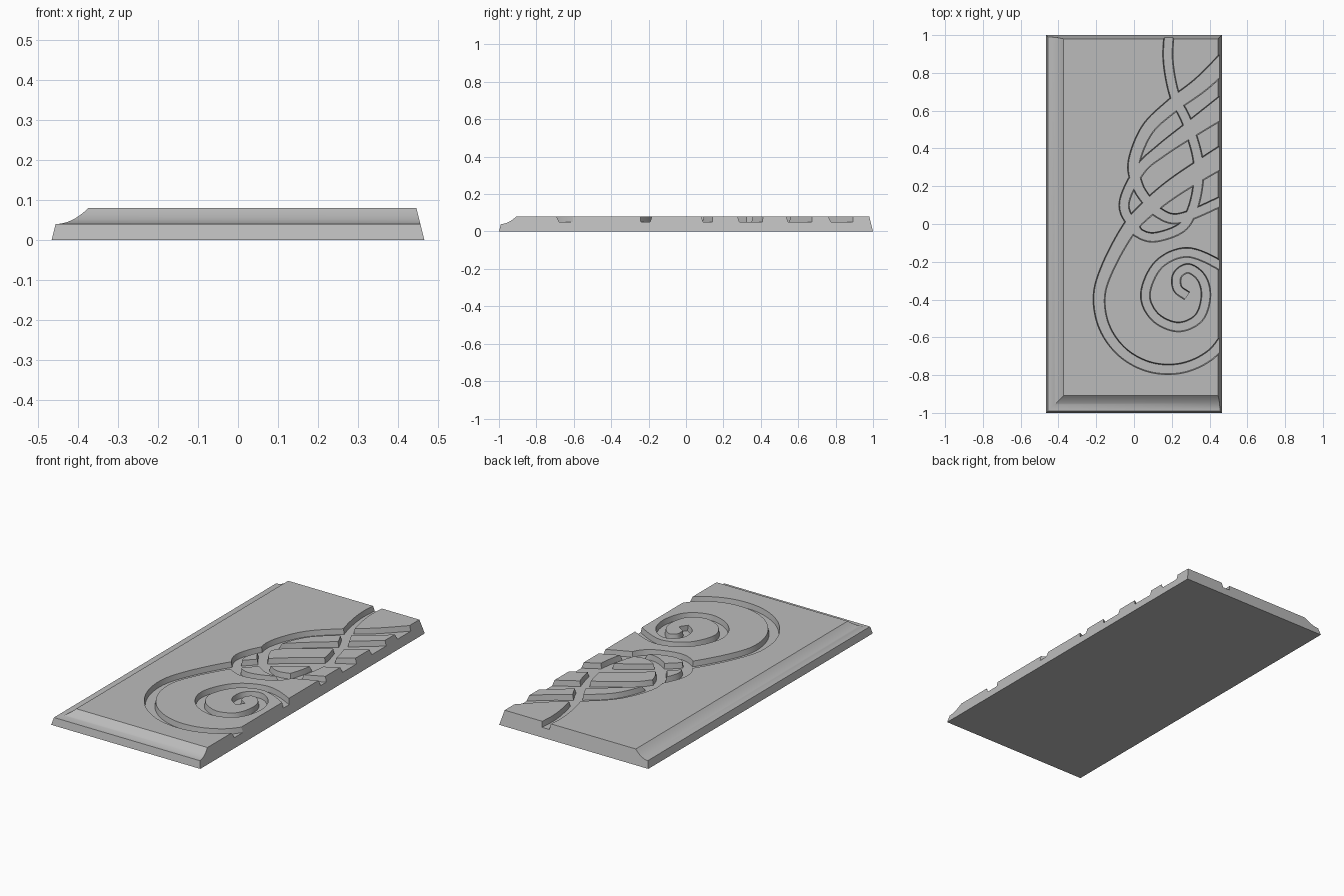
import bpy
import bmesh
from math import cos, sin, radians
from mathutils import Vector

TOP, FLOOR, LIP = 0.08, 0.05, 0.04

if "Cube" in bpy.data.objects:
    bpy.data.objects.remove(bpy.data.objects["Cube"], do_unlink=True)


def make_material(name, rgb):
    mat = bpy.data.materials.new(name)
    mat.use_nodes = True
    mat.diffuse_color = (*rgb, 1)
    mat.node_tree.nodes["Principled BSDF"].inputs["Base Color"].default_value = (*rgb, 1)
    return mat


def make_object(name, bm, material):
    bmesh.ops.recalc_face_normals(bm, faces=bm.faces)
    mesh = bpy.data.meshes.new(name)
    bm.to_mesh(mesh)
    bm.free()
    mesh.materials.append(material)
    obj = bpy.data.objects.new(name, mesh)
    bpy.context.collection.objects.link(obj)
    return obj


def loft(rings):
    """Skin a row of four-cornered rings and close both ends."""
    bm = bmesh.new()
    loops = [[bm.verts.new(p) for p in ring] for ring in rings]
    for low, high in zip(loops, loops[1:]):
        for i in range(4):
            j = (i + 1) % 4
            bm.faces.new((low[i], low[j], high[j], high[i]))
    bm.faces.new(loops[0])
    bm.faces.new(loops[-1])
    return bm


def arc(centre, radius, start, end, count):
    """Evenly spaced points on a circular arc, angles in degrees."""
    angles = [radians(start + (end - start) * i / (count - 1)) for i in range(count)]
    return [(centre[0] + radius * cos(a), centre[1] + radius * sin(a)) for a in angles]


def smooth_path(points, steps=8):
    """Catmull-Rom curve through the points."""
    pts = [Vector((x, y, 0)) for x, y in points]
    pts = [2 * pts[0] - pts[1]] + pts + [2 * pts[-1] - pts[-2]]
    path = []
    for a, b, c, d in zip(pts, pts[1:], pts[2:], pts[3:]):
        for k in range(steps):
            t = k / steps
            path.append(b + (c - a) * t / 2
                        + (2 * a - 5 * b + 4 * c - d) * t * t / 2
                        + (3 * b - a - 3 * c + d) * t ** 3 / 2)
    path.append(pts[-2])
    return path


def groove_cutter(name, points, width, end_width, material):
    """Ribbon with slightly sloped walls that flares towards its end."""
    path = smooth_path(points)
    last = len(path) - 1
    rings = []
    for i, p in enumerate(path):
        along = path[min(i + 1, last)] - path[max(i - 1, 0)]
        side = Vector((-along.y, along.x, 0)).normalized()
        half = (width + (end_width - width) * (i / last) ** 3) / 2
        low, high = half - 0.005, half + 0.003
        rings.append([p + side * s + Vector((0, 0, z))
                      for s, z in ((-low, FLOOR), (low, FLOOR), (high, 0.1), (-high, 0.1))])
    cutter = make_object(name, loft(rings), material)
    cutter.hide_render = True
    return cutter


def slab_ring(moulded, plain, z):
    """Outline of the slab, inset separately on moulded and plain edges."""
    x0, x1 = -0.465 + moulded, 0.465 - plain
    y0, y1 = -1 + moulded, 1 - plain
    return [(x0, y0, z), (x1, y0, z), (x1, y1, z), (x0, y1, z)]


# Slab: two plain sloped edges, lip and hollow moulding on the other two
stone = make_material("grey stone", (0.5, 0.5, 0.5))
rings = [slab_ring(0, 0, 0)]
COVE = 10
for k in range(COVE + 1):
    t = k / COVE
    z = LIP + (TOP - LIP) * t * t
    rings.append(slab_ring(0.01 + 0.082 * t, 0.02 * z / TOP, z))
slab = make_object("relief_tile", loft(rings), stone)

# Centre lines of the carved strands
sweep = arc((.18, -.405), .365, -25, -210, 8) + [
    (-.03, -.03), (.07, .08), (.22, .2), (.45, .345), (.54, .39)]
upper_strand = [
    (.53, .165), (.45, .115), (.24, .03), (.13, .06), (.06, .135), (.015, .215),
    (0, .33), (.07, .5), (.2, .625), (.36, .745), (.53, .91)]
stem = [
    (.19, 1.06), (.18, .87), (.215, .68), (.28, .54), (.335, .36), (.34, .22),
    (.31, .08), (.25, -.02), (.11, -.07), (.02, -.045), (-.03, .01)]
loop = [(.02, -.045), (-.053, .1), (.03, .285), (.145, .39), (.32, .515), (.53, .66)]
spiral = [
    (.53, -.29), (.45, -.215), (.28, -.15), (.13, -.215), (.06, -.37), (.11, -.49),
    (.23, -.545), (.34, -.5), (.38, -.39), (.36, -.29), (.29, -.235), (.23, -.27),
    (.23, -.34), (.28, -.38)]

# Carve every strand into the slab
cutters = [
    groove_cutter("sweep_groove", sweep, .055, .135, stone),
    groove_cutter("upper_strand_groove", upper_strand, .055, .1, stone),
    groove_cutter("stem_groove", stem, .055, .05, stone),
    groove_cutter("loop_groove", loop, .055, .13, stone),
    groove_cutter("spiral_groove", spiral, .053, .05, stone),
]
for cutter in cutters:
    cut = slab.modifiers.new(cutter.name, "BOOLEAN")
    cut.operation = "DIFFERENCE"
    cut.solver = "EXACT"
    cut.object = cutter

# Bake the carving and drop the cutters
graph = bpy.context.evaluated_depsgraph_get()
carved = bpy.data.meshes.new_from_object(slab.evaluated_get(graph))
slab.modifiers.clear()
slab.data = carved
for cutter in cutters:
    bpy.data.objects.remove(cutter, do_unlink=True)

# Smooth the curved walls while keeping crisp edges
bpy.ops.object.select_all(action="DESELECT")
slab.select_set(True)
bpy.context.view_layer.objects.active = slab
bpy.ops.object.shade_smooth_by_angle(angle=0.5)
